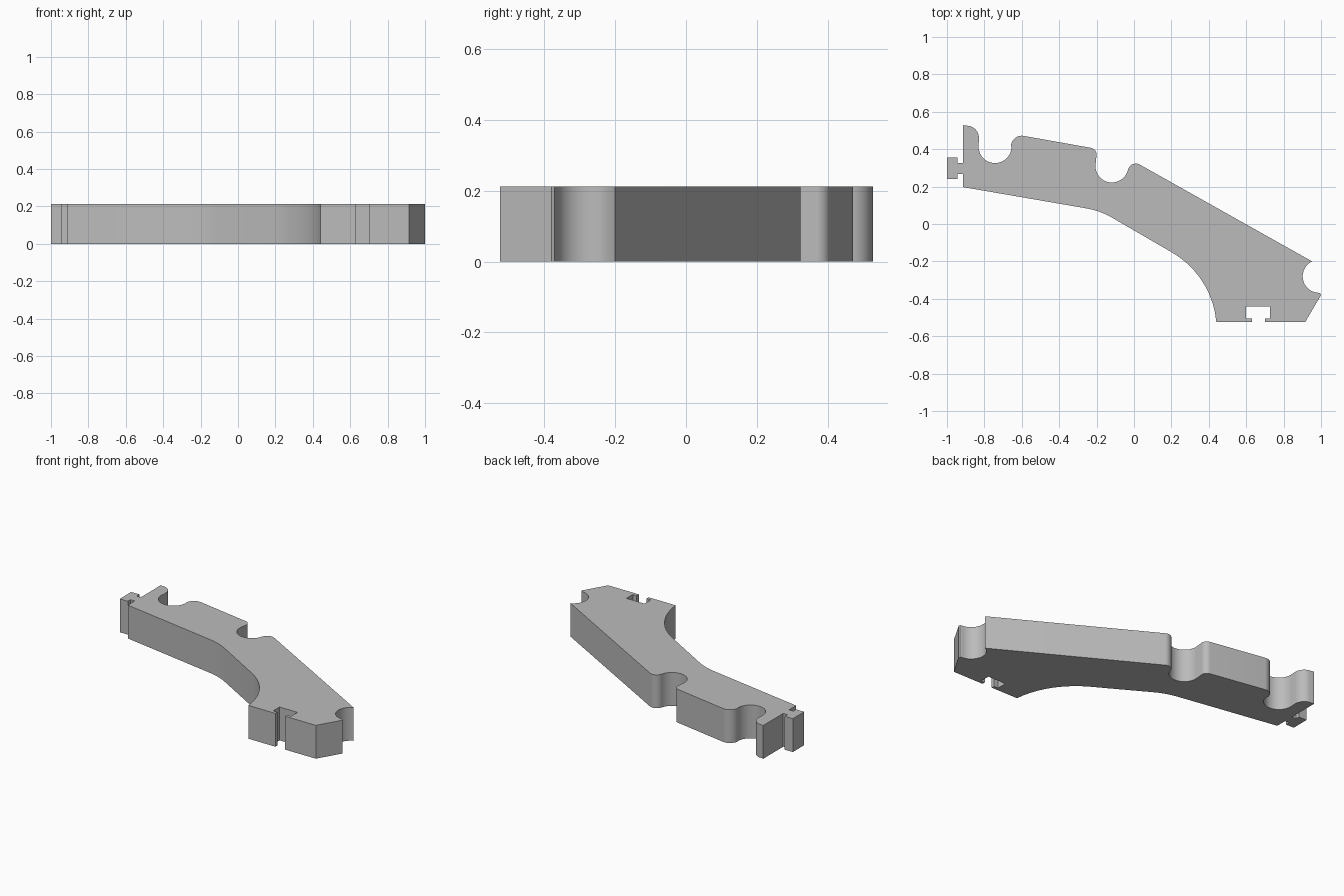
import bpy, bmesh
from math import cos, sin, radians

HEIGHT = 0.212
NOTCH = 0.088

cube = bpy.data.objects.get("Cube")
if cube:
    bpy.data.objects.remove(cube, do_unlink=True)


def arc(cx, cy, r, start, end):
    """Points along a circular arc, angles in degrees."""
    steps = max(4, int(abs(end - start) / 6))
    angles = [radians(start + (end - start) * i / steps) for i in range(steps + 1)]
    return [(cx + r * cos(a), cy + r * sin(a)) for a in angles]


# Curved underside
outline = [(-0.913, 0.197)]
outline += arc(-0.32, -0.311, 0.4, 80, 60)
outline += arc(-0.036, -0.566, 0.478, 60, 5)

# T-shaped socket in the foot
outline += [(0.63, -0.525), (0.63, -0.504), (0.6, -0.504), (0.6, -0.44),
            (0.727, -0.44), (0.727, -0.504), (0.7, -0.504), (0.7, -0.525)]

# Bevelled end with its round notch
outline += [(0.915, -0.525), (1.0, -0.38), (0.996, -0.371)]
outline += arc(0.99, -0.28, NOTCH, -93, -245)

# Upper edge: bump, middle notch and rounded shoulder
outline += arc(0.01, 0.28, 0.043, 61, 167)
outline += arc(-0.118, 0.31, NOTCH, -13, -180)
outline += arc(-0.238, 0.37, 0.038, 0, 80)

# Upper edge: bump, end notch and horn
outline += arc(-0.6, 0.414, 0.058, 80, 180)
outline += arc(-0.743, 0.414, NOTCH, 0, -180)
outline += arc(-0.895, 0.46, 0.066, 0, 75)
outline += [(-0.913, 0.528)]

# T-shaped key on the other end
outline += [(-0.913, 0.327), (-0.943, 0.327), (-0.943, 0.355), (-1.0, 0.355),
            (-1.0, 0.24), (-0.943, 0.24), (-0.943, 0.267), (-0.913, 0.267)]

# Extrude the outline into a solid plate
bm = bmesh.new()
base = bm.faces.new([bm.verts.new((x, y, 0)) for x, y in outline])
top = bmesh.ops.extrude_face_region(bm, geom=[base], use_keep_orig=True)
bmesh.ops.translate(bm, vec=(0, 0, HEIGHT),
                    verts=[v for v in top["geom"] if isinstance(v, bmesh.types.BMVert)])
bmesh.ops.recalc_face_normals(bm, faces=bm.faces)
mesh = bpy.data.meshes.new("curved_arm")
bm.to_mesh(mesh)
bm.free()
arm = bpy.data.objects.new("curved_arm", mesh)
bpy.context.collection.objects.link(arm)

# Plain grey material
grey = bpy.data.materials.new("grey")
grey.use_nodes = True
color = (0.5, 0.5, 0.5, 1)
grey.diffuse_color = color
grey.node_tree.nodes["Principled BSDF"].inputs["Base Color"].default_value = color
mesh.materials.append(grey)

# Smooth the curved walls, keep the corners crisp
bpy.ops.object.select_all(action="DESELECT")
arm.select_set(True)
bpy.context.view_layer.objects.active = arm
bpy.ops.object.shade_smooth_by_angle(angle=radians(30))
